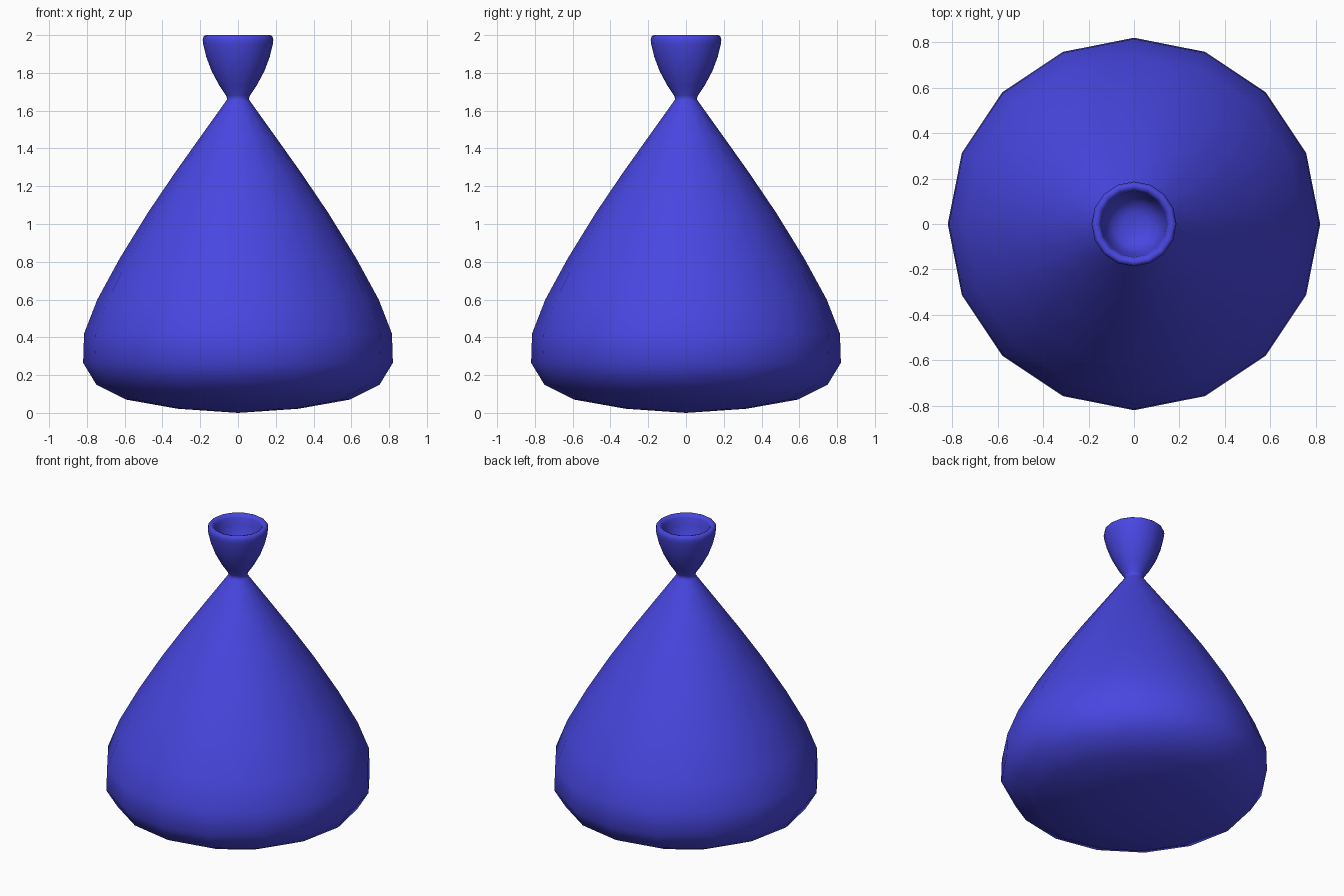
import bpy, bmesh, math

cube = bpy.data.objects.get("Cube")
if cube:
    bpy.data.objects.remove(cube, do_unlink=True)

SIDES = 16

blue = bpy.data.materials.new("blue")
blue.use_nodes = True
colour = (0.065, 0.062, 0.75, 1)
blue.diffuse_color = colour
blue.node_tree.nodes["Principled BSDF"].inputs["Base Color"].default_value = colour


def lathe(name, profile, material):
    """Revolve (radius, height) points around z; zero radius closes a pole."""
    bm = bmesh.new()
    rings = []
    for r, z in profile:
        if r == 0:
            rings.append([bm.verts.new((0, 0, z))] * SIDES)
        else:
            angles = [math.tau * i / SIDES for i in range(SIDES)]
            rings.append([bm.verts.new((r * math.cos(a), r * math.sin(a), z)) for a in angles])
    for low, high in zip(rings, rings[1:]):
        for i in range(SIDES):
            j = (i + 1) % SIDES
            corners = dict.fromkeys((low[i], low[j], high[j], high[i]))
            bm.faces.new(list(corners))
    bmesh.ops.recalc_face_normals(bm, faces=bm.faces[:])
    for face in bm.faces:
        face.smooth = True
    mesh = bpy.data.meshes.new(name)
    bm.to_mesh(mesh)
    bm.free()
    mesh.materials.append(material)
    obj = bpy.data.objects.new(name, mesh)
    bpy.context.collection.objects.link(obj)
    return obj


# Rounded base and tapering body
body = [(0, 0), (0.32, 0.022), (0.59, 0.07), (0.75, 0.15), (0.82, 0.265),
        (0.815, 0.42), (0.745, 0.6), (0.625, 0.82), (0.477, 1.06),
        (0.335, 1.27), (0.2, 1.46), (0.1, 1.6), (0.064, 1.65)]
# Pinched neck and flared cup
cup = [(0.057, 1.66), (0.063, 1.68), (0.1, 1.735), (0.14, 1.81), (0.168, 1.885),
       (0.184, 1.95), (0.187, 1.975), (0.183, 1.992), (0.172, 2)]
# Rolled lip and hollow inside the cup
hollow = [(0.155, 1.995), (0.146, 1.975), (0.139, 1.93), (0.125, 1.88),
          (0.1, 1.835), (0.055, 1.815), (0, 1.81)]

lathe("vase", body + cup + hollow, blue)
